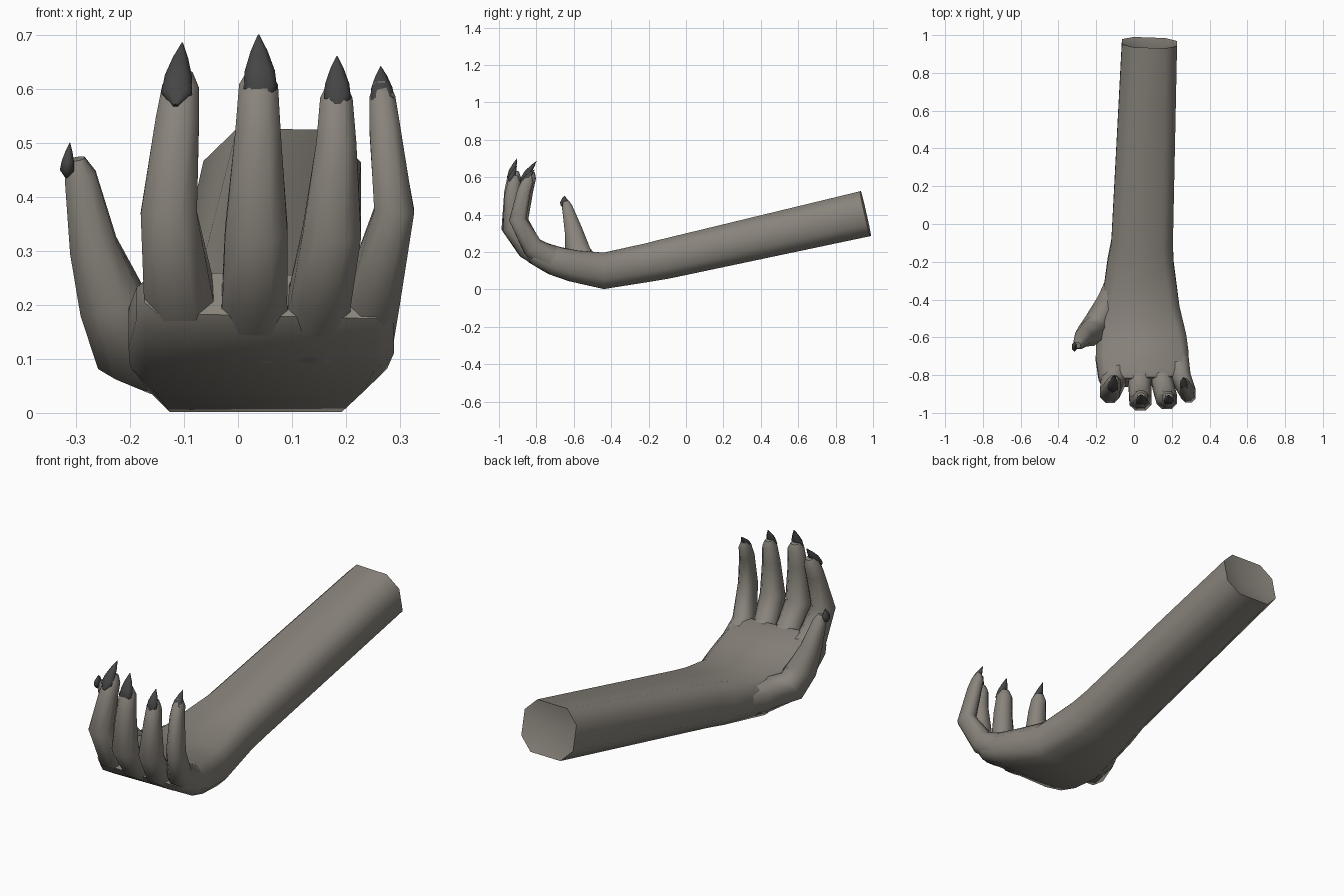
import bpy, bmesh, math
from mathutils import Vector


def material(name, rgb):
    m = bpy.data.materials.new(name)
    m.diffuse_color = (*rgb, 1)
    return m


SKIN = material("skin", (0.25, 0.23, 0.2))
CLAW = material("claw", (0.06, 0.06, 0.06))


def loft(name, sections, mat, chamfer=0.5, dish=0.0, side=(1, 0, 0), angle=50):
    """Chamfered eight-sided tube through (x, y, z, half width, half depth)."""
    bm = bmesh.new()
    pts = [Vector(s[:3]) for s in sections]
    rings = []
    for i, (*_, w, h) in enumerate(sections):
        t = Vector()
        if i > 0:
            t += (pts[i] - pts[i - 1]).normalized()
        if i < len(pts) - 1:
            t += (pts[i + 1] - pts[i]).normalized()
        t.normalize()
        s = Vector(side)
        s = (s - t * s.dot(t)).normalized()
        u = t.cross(s)
        c = chamfer * min(w, h)
        a, b = w - c, h - c
        outline = [(w, -b), (w, b), (a, h), (-a, h), (-w, b), (-w, -b), (-a, -h), (a, -h)]
        rings.append([bm.verts.new(pts[i] + s * p + u * q) for p, q in outline])
    for r0, r1 in zip(rings, rings[1:]):
        for k in range(8):
            j = (k + 1) % 8
            bm.faces.new((r0[k], r0[j], r1[j], r1[k]))
    # close both ends with a fan; the first end can be dished inwards
    for ring, depth, way in ((rings[0], dish, (pts[1] - pts[0]).normalized()),
                             (rings[-1], 0, Vector())):
        mid = sum((v.co for v in ring), Vector()) / 8 + way * depth
        m = bm.verts.new(mid)
        for k in range(8):
            bm.faces.new((ring[k], ring[(k + 1) % 8], m))
    bmesh.ops.recalc_face_normals(bm, faces=bm.faces)
    me = bpy.data.meshes.new(name)
    bm.to_mesh(me)
    bm.free()
    me.materials.append(mat)
    ob = bpy.data.objects.new(name, me)
    bpy.context.collection.objects.link(ob)
    bpy.ops.object.select_all(action='DESELECT')
    bpy.context.view_layer.objects.active = ob
    ob.select_set(True)
    bpy.ops.object.shade_smooth_by_angle(angle=math.radians(angle))
    return ob


def claw(name, base, tip, w, d):
    """Leaf-shaped pointed nail between two points."""
    a, b = Vector(base), Vector(tip)
    steps = [(0, 0.15, 0.3), (0.2, 1, 0.8), (0.45, 0.9, 1), (0.75, 0.5, 0.6), (1, 0.04, 0.04)]
    loft(name, [(*a.lerp(b, f), w * p, d * q) for f, p, q in steps], CLAW, 0.7)


# forearm and palm
loft("forearm_and_palm", [
    (0.082, 0.96, 0.405, 0.146, 0.123),
    (0.043, -0.10, 0.165, 0.163, 0.107),
    (0.035, -0.20, 0.144, 0.175, 0.103),
    (0.033, -0.44, 0.099, 0.208, 0.097),
    (0.038, -0.60, 0.125, 0.238, 0.085),
    (0.043, -0.70, 0.152, 0.246, 0.078),
    (0.050, -0.80, 0.197, 0.238, 0.066),
    (0.052, -0.835, 0.218, 0.225, 0.045),
], SKIN, 0.5, dish=0.04)

# fingers: knuckle base inside the palm, bend, then upright to the tip
fingers = {
    "index": [(-0.100, -0.72, 0.160, 0.070, 0.070), (-0.110, -0.83, 0.225, 0.064, 0.062),
              (-0.128, -0.895, 0.370, 0.052, 0.052), (-0.112, -0.855, 0.540, 0.040, 0.040),
              (-0.106, -0.835, 0.600, 0.034, 0.034), (-0.103, -0.825, 0.630, 0.019, 0.018)],
    "middle": [(0.030, -0.72, 0.155, 0.070, 0.070), (0.031, -0.85, 0.220, 0.060, 0.058),
               (0.034, -0.935, 0.335, 0.058, 0.054), (0.037, -0.930, 0.520, 0.042, 0.042),
               (0.038, -0.918, 0.605, 0.036, 0.036), (0.038, -0.912, 0.635, 0.019, 0.018)],
    "ring": [(0.140, -0.72, 0.155, 0.065, 0.070), (0.153, -0.85, 0.220, 0.056, 0.056),
             (0.174, -0.930, 0.335, 0.054, 0.052), (0.182, -0.930, 0.500, 0.037, 0.040),
             (0.182, -0.918, 0.580, 0.030, 0.033), (0.183, -0.912, 0.610, 0.017, 0.016)],
    "little": [(0.230, -0.71, 0.160, 0.058, 0.066), (0.252, -0.82, 0.225, 0.048, 0.056),
               (0.289, -0.900, 0.375, 0.037, 0.046), (0.271, -0.865, 0.530, 0.028, 0.036),
               (0.267, -0.845, 0.580, 0.024, 0.030), (0.265, -0.838, 0.610, 0.014, 0.015)],
}
for name, sections in fingers.items():
    loft(name + "_finger", sections, SKIN, 0.55)

# thumb with its fleshy root
loft("thumb", [
    (-0.085, -0.26, 0.125, 0.045, 0.060), (-0.135, -0.41, 0.110, 0.062, 0.075),
    (-0.200, -0.54, 0.130, 0.066, 0.075), (-0.235, -0.580, 0.210, 0.060, 0.066),
    (-0.268, -0.600, 0.310, 0.044, 0.048), (-0.292, -0.635, 0.440, 0.029, 0.028),
    (-0.298, -0.642, 0.470, 0.014, 0.016)], SKIN, 0.55)

# claws on the outer side of every tip
claw("index_claw", (-0.116, -0.888, 0.568), (-0.103, -0.800, 0.685), 0.028, 0.018)
claw("middle_claw", (0.042, -0.952, 0.575), (0.038, -0.903, 0.700), 0.031, 0.018)
claw("ring_claw", (0.184, -0.950, 0.563), (0.183, -0.905, 0.660), 0.025, 0.016)
claw("little_claw", (0.268, -0.878, 0.563), (0.264, -0.810, 0.641), 0.022, 0.015)
claw("thumb_claw", (-0.318, -0.650, 0.435), (-0.311, -0.650, 0.500), 0.013, 0.024)
